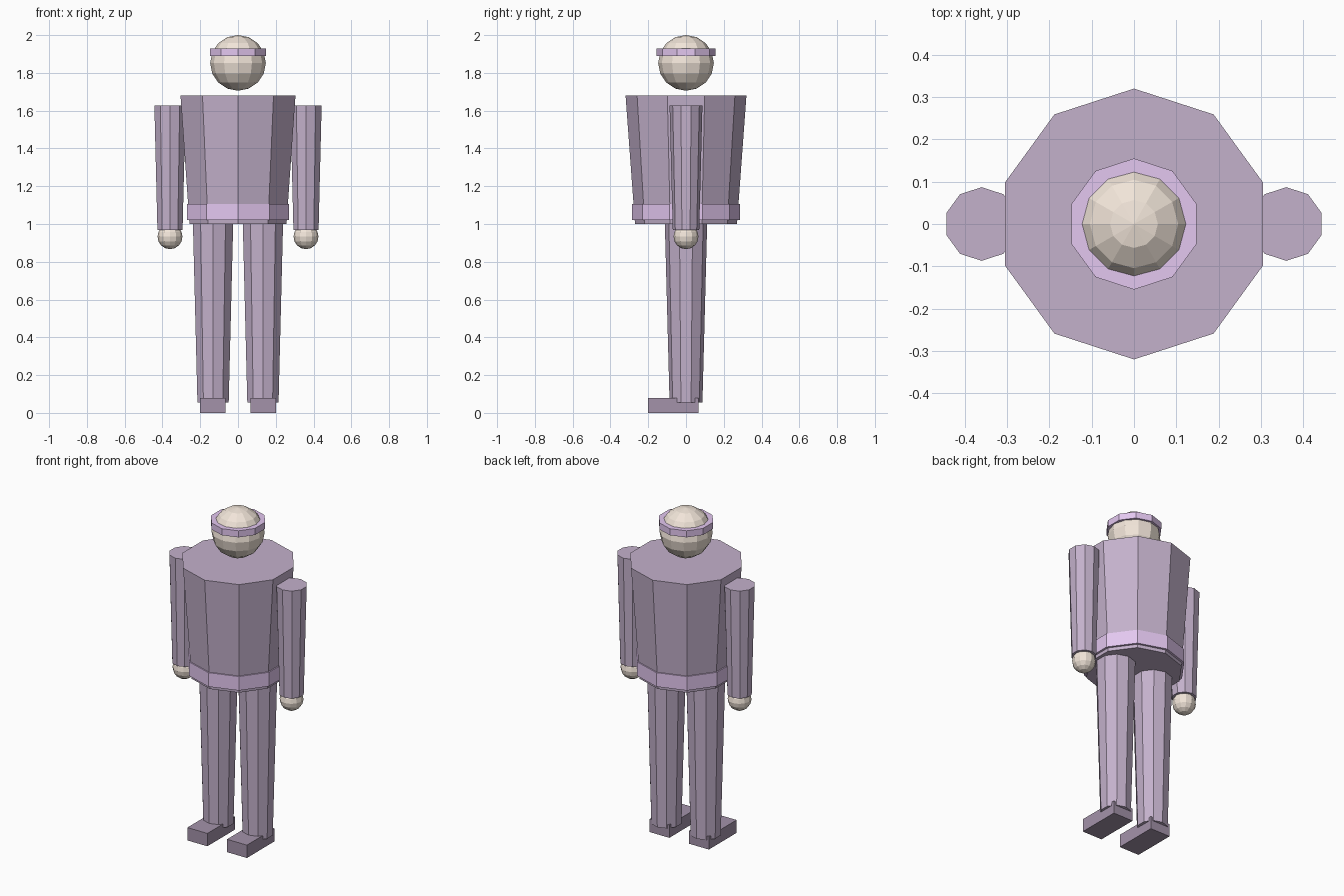
import bpy, bmesh
from mathutils import Matrix

if "Cube" in bpy.data.objects:
    bpy.data.objects.remove(bpy.data.objects["Cube"])


def material(name, color):
    m = bpy.data.materials.new(name)
    m.diffuse_color = (*color, 1)
    m.use_nodes = True
    m.node_tree.nodes["Principled BSDF"].inputs["Base Color"].default_value = m.diffuse_color
    return m


SUIT = material("suit", (0.55, 0.44, 0.60))
TRIM = material("trim", (0.77, 0.57, 0.87))
SKIN = material("skin", (0.88, 0.78, 0.69))
SHOE = material("shoe", (0.37, 0.29, 0.40))


def finish(bm, name, mat):
    me = bpy.data.meshes.new(name)
    bmesh.ops.recalc_face_normals(bm, faces=bm.faces)
    bm.to_mesh(me)
    bm.free()
    me.materials.append(mat)
    ob = bpy.data.objects.new(name, me)
    bpy.context.collection.objects.link(ob)
    return ob


def tube(name, mat, x, z0, z1, r0, r1, sides=10):
    """Capped, tapered prism from z0 to z1 with a corner on the y axis."""
    bm = bmesh.new()
    bmesh.ops.create_cone(bm, cap_ends=True, segments=sides, radius1=r0, radius2=r1,
                          depth=z1 - z0, matrix=Matrix.Translation((x, 0, (z0 + z1) / 2)))
    return finish(bm, name, mat)


def ball(name, mat, x, z, r):
    bm = bmesh.new()
    bmesh.ops.create_uvsphere(bm, u_segments=12, v_segments=8, radius=r,
                              matrix=Matrix.Translation((x, 0, z)))
    return finish(bm, name, mat)


def box(name, mat, center, size):
    bm = bmesh.new()
    bmesh.ops.create_cube(bm, size=1, matrix=Matrix.Translation(center) @ Matrix.Diagonal((*size, 1)))
    return finish(bm, name, mat)


# Body and belt
tube("torso", SUIT, 0, 1.0, 1.68, 0.27, 0.32)
tube("belt", TRIM, 0, 1.02, 1.105, 0.285, 0.285)

# Head and headband
ball("head", SKIN, 0, 1.853, 0.1475)
tube("headband", TRIM, 0, 1.89, 1.93, 0.155, 0.155)

# Limbs on both sides
for side, s in (("left", 1), ("right", -1)):
    tube(side + "_arm", SUIT, s * 0.36, 0.967, 1.628, 0.07, 0.087)
    ball(side + "_hand", SKIN, s * 0.36, 0.933, 0.066)
    tube(side + "_leg", SUIT, s * 0.132, 0.055, 1.0, 0.087, 0.112)
    box(side + "_shoe", SHOE, (s * 0.133, -0.067, 0.039), (0.134, 0.266, 0.078))
